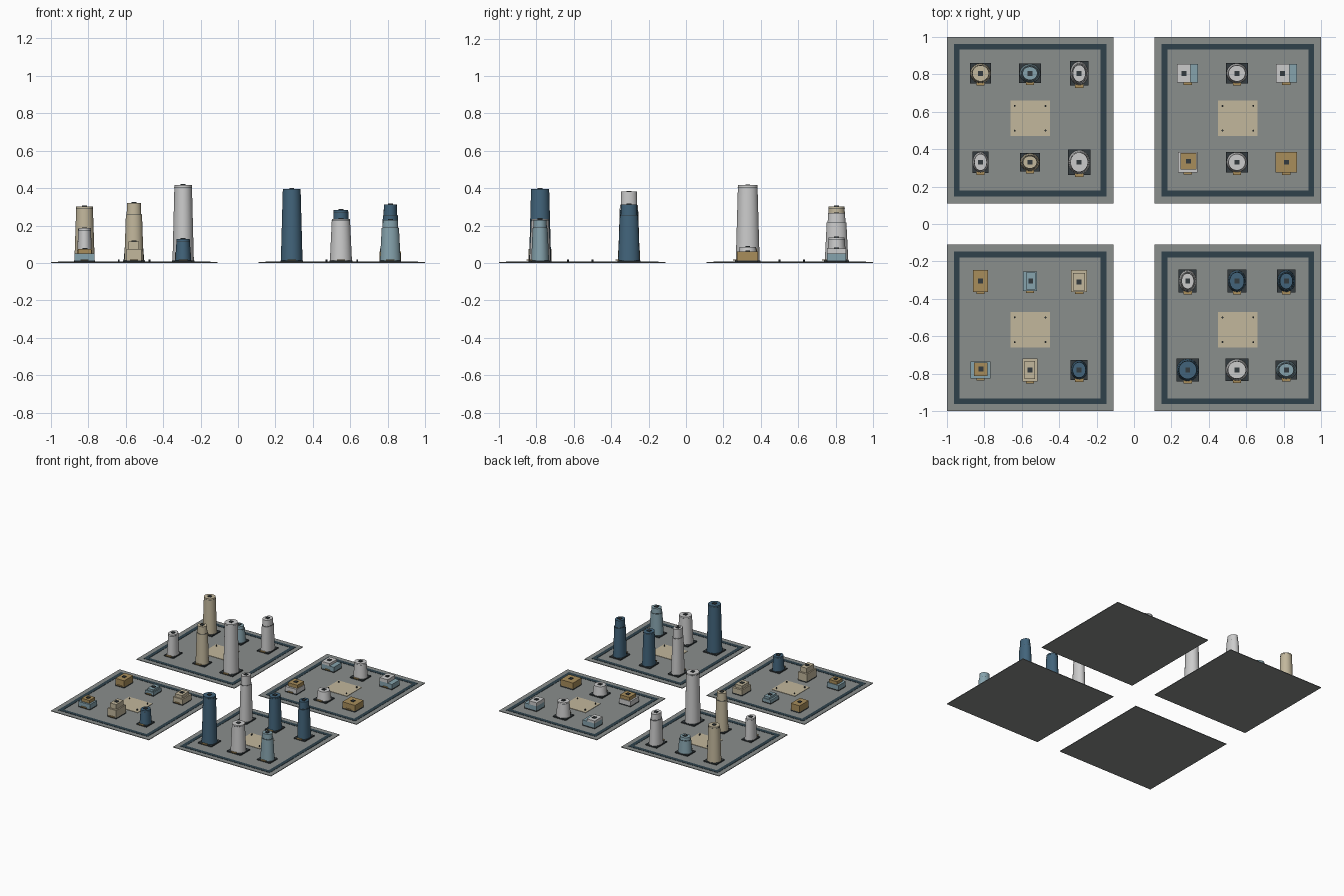
import bpy, bmesh, math
from mathutils import Matrix, Vector

if "Cube" in bpy.data.objects:
    bpy.data.objects.remove(bpy.data.objects["Cube"])

MATS = {}
HEX = dict(paving="8a8e8c", road="2e414b", sand="c2b79c", navy="42647b", sky="86a3ad",
           white="c6c9c6", ochre="a88d5b", dark="343b3e")


def mat(name):
    if name not in MATS:
        m = bpy.data.materials.new(name)
        rgb = [int(HEX[name][i:i + 2], 16) / 255 for i in (0, 2, 4)]
        m.diffuse_color = [((c + .055) / 1.055) ** 2.4 for c in rgb] + [1]
        m.use_nodes = True
        m.node_tree.nodes["Principled BSDF"].inputs["Base Color"].default_value = m.diffuse_color
        MATS[name] = m
    return MATS[name]


def finish(bm, name, colour, smooth=False):
    me = bpy.data.meshes.new(name)
    if smooth:
        for f in bm.faces:
            f.smooth = len(f.verts) == 4
        for e in bm.edges:
            if len(e.link_faces) == 2 and e.calc_face_angle(0) > math.radians(30):
                e.smooth = False
    bm.to_mesh(me)
    bm.free()
    me.materials.append(mat(colour))
    ob = bpy.data.objects.new(name, me)
    bpy.context.collection.objects.link(ob)
    return ob


def box(name, colour, x, y, hx, hy, z0, z1):
    bm = bmesh.new()
    bmesh.ops.create_cube(bm, size=1, matrix=Matrix.Translation((x, y, (z0 + z1) / 2))
                          @ Matrix.Diagonal((2 * hx, 2 * hy, z1 - z0, 1)))
    return finish(bm, name, colour)


def shaft(name, colour, x, y, rx, ry, z0, z1, taper):
    bm = bmesh.new()
    bmesh.ops.create_cone(bm, cap_ends=True, segments=32, radius1=1, radius2=taper, depth=1,
                          matrix=Matrix.Translation((x, y, (z0 + z1) / 2))
                          @ Matrix.Diagonal((rx, ry, z1 - z0, 1)))
    return finish(bm, name, colour, True)


G = 0.005   # ground slab top
P = 0.014   # foundation top


def extras(x, y, px, py, top, ux=0, uy=0):
    # foundation, entrance canopy and roof unit
    box("foundation", "dark", x, y, px, py, G, P)
    box("entrance_canopy", "ochre", x, y - py - .002, .022, .009, P, P + .006)
    box("roof_unit", "dark", x + ux, y + uy, .013, .013, top, top + .005)


def tower(x, y, px, py, h, colour, cap=None, stepped=False):
    extras(x, y, px, py, h - .004)
    top = h - .004
    rx, ry = px * .95, py * .95
    if stepped:
        z = P + (top - P) * .8
        shaft("tower_shaft", colour, x, y, rx, ry, P, z, .84)
        shaft("tower_crown", cap or colour, x, y, rx * .76, ry * .76, z, top, .95)
        shaft("tower_band", "dark", x, y, rx * .78, ry * .78, z, z + .003, 1)
    else:
        shaft("tower_shaft", colour, x, y, rx, ry, P, top, .82)
        z = top - .012
        shaft("tower_band", "dark", x, y, rx * .84, ry * .84, z, z + .002, 1)


def house(x, y, hx, hy, h1, colour, tier=None):
    # low block with an optional upper tier: colour, dx, dy, hx, hy, height
    box("house_base", colour, x, y, hx, hy, P, h1)
    if tier:
        c, dx, dy, tx, ty, h = tier
        box("house_upper", c, x + dx, y + dy, tx, ty, h1, h)
        extras(x, y, hx, hy, h, dx, dy)
    else:
        extras(x, y, hx, hy, h1)


# four city blocks: slab, road loop, plaza and bollards
for sx in (-1, 1):
    for sy in (-1, 1):
        cx, cy = sx * .555, sy * .555
        box("block_slab", "paving", cx, cy, .445, .445, 0, G)
        for s in (-1, 1):
            box("road_strip", "road", cx, cy + s * .392, .407, .015, G, G + .002)
            box("road_strip", "road", cx + s * .392, cy, .015, .377, G, G + .002)
            for t in (-1, 1):
                shaft("bollard", "dark", cx + s * .082, cy + .01 * sy + t * .066,
                      .005, .005, G, .019, 1)
        box("plaza", "sand", cx, cy + .01 * sy, .106, .096, G, G + .003)

XL, XM, XR = -.82, -.556, -.293
FL, FM, FR = .287, .55, .814
B1, B2, F1, F2 = .805, .33, -.305, -.78

# back left block
tower(XL, B1, .057, .055, .307, "sand", stepped=False)
tower(XM, B1, .058, .052, .145, "sky", stepped=True)
tower(XR, B1, .050, .066, .27, "white", stepped=True)
tower(XL, B2, .043, .057, .19, "white")
tower(XM, B2, .054, .049, .325, "sand", stepped=True)
tower(XR, B2, .060, .067, .42, "white")

# front right block
tower(FL, F1, .048, .061, .385, "white", stepped=True)
tower(FM, F1, .050, .061, .287, "navy")
tower(FR, F1, .050, .061, .317, "navy", stepped=True)
tower(FL, F2, .061, .062, .40, "navy")
tower(FM, F2, .062, .060, .24, "white")
tower(FR, F2, .058, .050, .233, "sky", stepped=True)

# front left block
house(XL, F1, .040, .058, .066, "ochre")
house(XM, F1, .037, .052, .038, "sky", ("sky", .004, .0, .026, .045, .055))
house(XR, F1, .043, .059, .055, "sand", ("sand", .0, -.004, .032, .046, .08))
house(XL, F2, .053, .046, .05, "sky", ("ochre", .002, .005, .036, .036, .075))
house(XM, F2, .039, .062, .075, "sand", ("sand", .0, .0, .028, .047, .115))
tower(XR, F2, .045, .053, .132, "navy")

# back right block
house(FL, B1, .056, .050, .05, "sky", ("white", -.02, 0, .036, .050, .07))
tower(FM, B1, .058, .055, .14, "white")
house(FR, B1, .056, .050, .05, "sky", ("white", -.02, 0, .036, .050, .078))
house(FL, B2, .052, .055, .05, "white", ("ochre", .005, .005, .043, .044, .078))
tower(FM, B2, .058, .056, .09, "white")
house(FR, B2, .057, .056, .062, "ochre")
